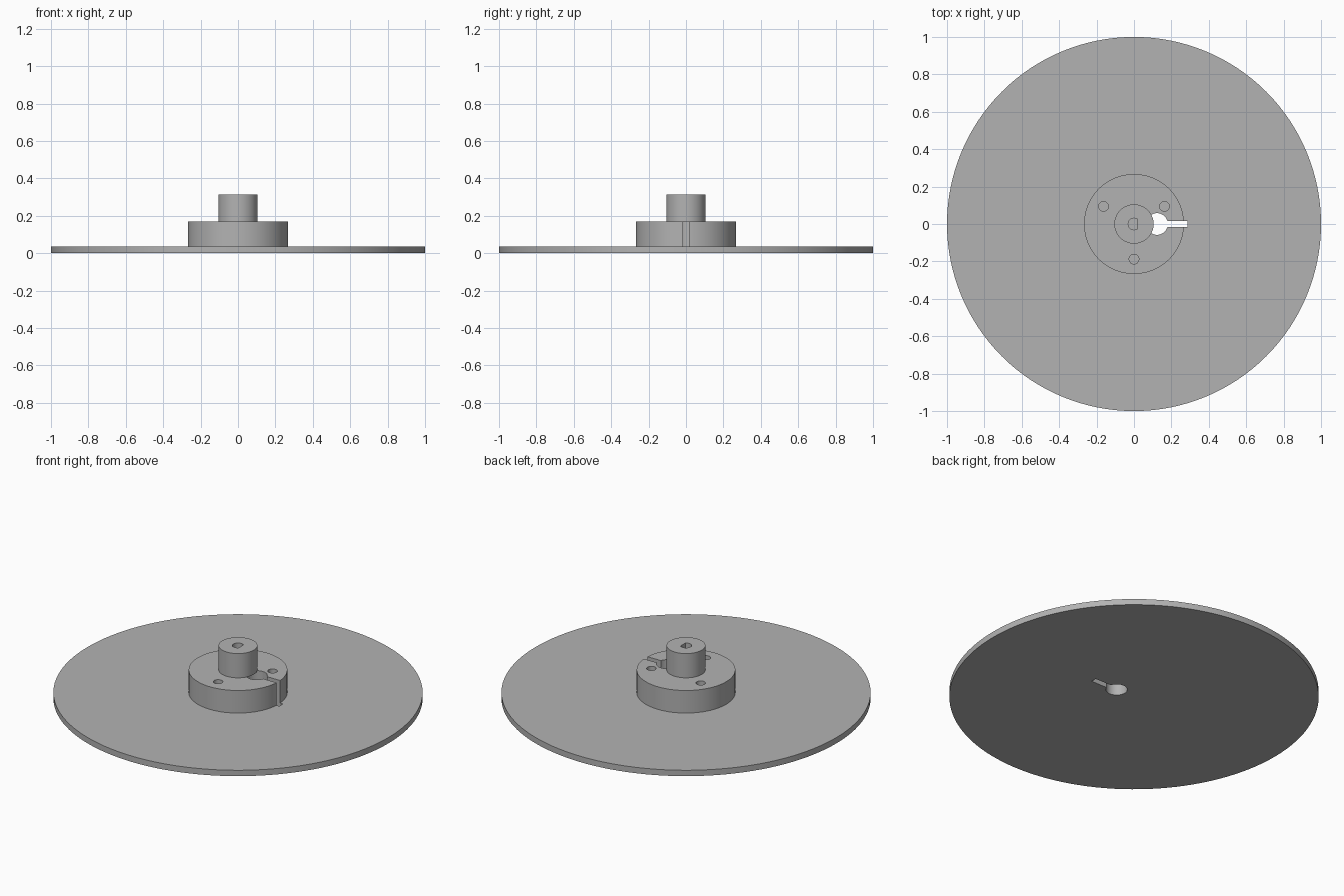
import bpy, bmesh, math

if "Cube" in bpy.data.objects:
    bpy.data.objects.remove(bpy.data.objects["Cube"], do_unlink=True)

grey = bpy.data.materials.new("plain_grey")
grey.use_nodes = True
colour = (0.45, 0.45, 0.45, 1)
grey.diffuse_color = colour
grey.node_tree.nodes["Principled BSDF"].inputs["Base Color"].default_value = colour

DISC_TOP, HUB_TOP, SHAFT_TOP = 0.035, 0.17, 0.315


def arc(radius, start=0, end=2 * math.pi, x=0, y=0, steps=48):
    """Points along an arc; a full turn leaves out the repeated last point."""
    full = end - start > 6.28
    count = steps if full else steps + 1
    angles = [start + (end - start) * i / steps for i in range(count)]
    return [(x + radius * math.cos(a), y + radius * math.sin(a)) for a in angles]


def prism(name, outline, bottom, top):
    """Upright solid with the given plan outline."""
    bm = bmesh.new()
    face = bm.faces.new([bm.verts.new((x, y, bottom)) for x, y in outline])
    new = bmesh.ops.extrude_face_region(bm, geom=[face])["geom"]
    for v in new:
        if isinstance(v, bmesh.types.BMVert):
            v.co.z = top
    bmesh.ops.recalc_face_normals(bm, faces=bm.faces)
    mesh = bpy.data.meshes.new(name)
    bm.to_mesh(mesh)
    bm.free()
    mesh.materials.append(grey)
    obj = bpy.data.objects.new(name, mesh)
    bpy.context.collection.objects.link(obj)
    return obj


def cut(part, outlines):
    """Cut each outline right through the part."""
    for outline in outlines:
        cutter = prism("cutter", outline, -1, 1)
        cutter.hide_render = True
        mod = part.modifiers.new("hole", "BOOLEAN")
        mod.operation, mod.solver, mod.object = "DIFFERENCE", "EXACT", cutter
        bpy.context.view_layer.objects.active = part
        bpy.ops.object.modifier_apply(modifier=mod.name)
        bpy.data.objects.remove(cutter, do_unlink=True)


# Keyhole: round opening with a narrow slot running outward
half, hole_r, hole_x = 0.017, 0.058, 0.123
a = math.asin(half / hole_r)
keyhole = arc(hole_r, a, 2 * math.pi - a, hole_x) + [(0.285, -half), (0.285, half)]

# Three screw holes and the D-shaped bore
screws = [arc(0.026, x=0.188 * math.cos(t), y=0.188 * math.sin(t), steps=32)
          for t in map(math.radians, (30, 150, 270))]
d = math.acos(0.02 / 0.031)
bore = arc(0.031, d, 2 * math.pi - d)

disc = prism("disc", arc(1, steps=128), 0, DISC_TOP)
cut(disc, [keyhole])
hub = prism("hub", arc(0.267, steps=96), DISC_TOP, HUB_TOP)
cut(hub, [keyhole] + screws)
shaft = prism("shaft", arc(0.105, steps=64), HUB_TOP, SHAFT_TOP)
cut(shaft, [bore])

# Smooth walls with crisp rims
bpy.ops.object.select_all(action="DESELECT")
for part in (disc, hub, shaft):
    part.select_set(True)
bpy.context.view_layer.objects.active = disc
bpy.ops.object.shade_smooth_by_angle(angle=math.radians(30))
